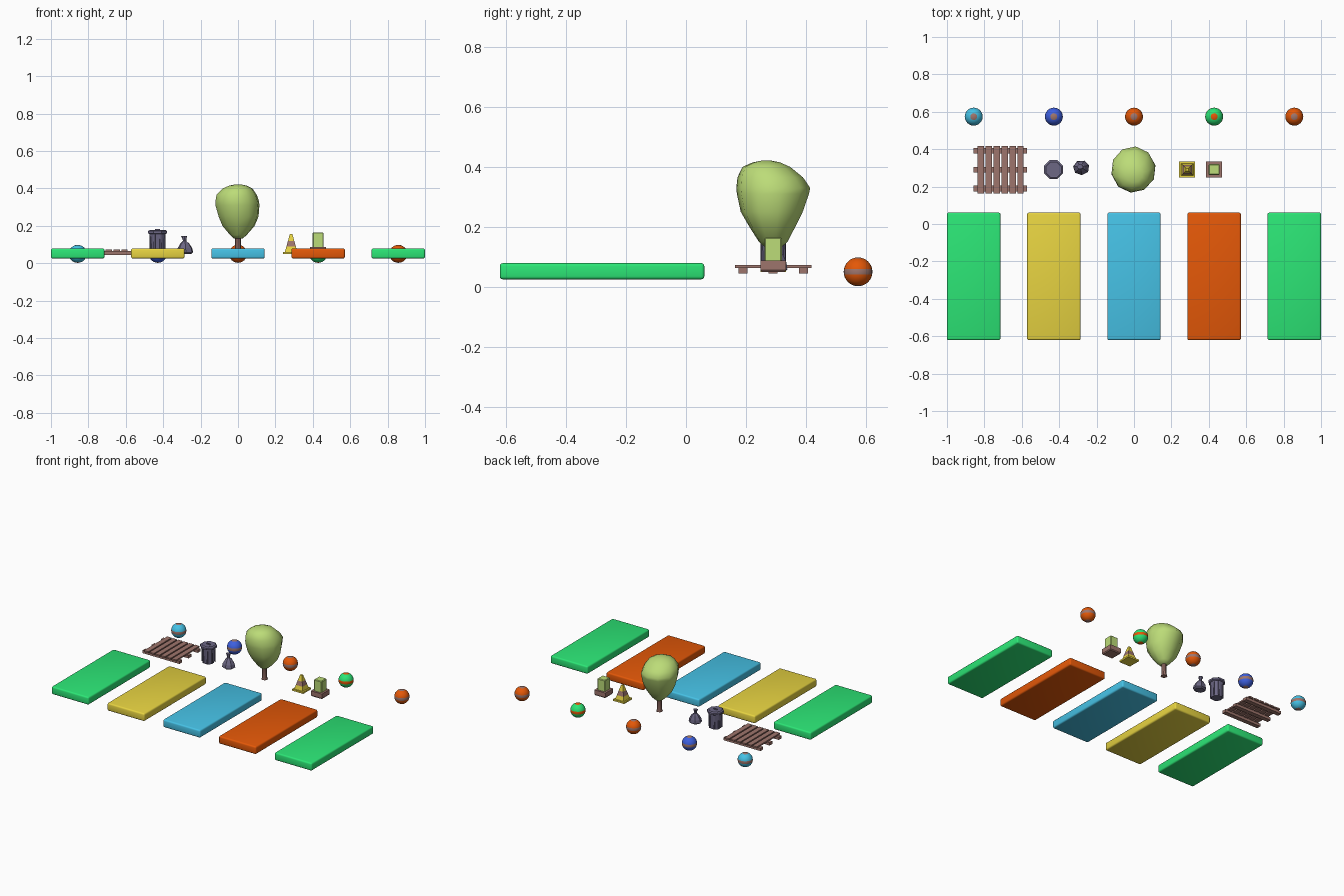
import bpy, bmesh, math
from mathutils import Matrix

if "Cube" in bpy.data.objects:
    bpy.data.objects.remove(bpy.data.objects["Cube"])


def lin(c):
    return c / 12.92 if c <= 0.04045 else ((c + 0.055) / 1.055) ** 2.4


def material(name, r, g, b):
    m = bpy.data.materials.new(name)
    m.diffuse_color = (lin(r / 255), lin(g / 255), lin(b / 255), 1)
    m.use_nodes = True
    m.node_tree.nodes["Principled BSDF"].inputs["Base Color"].default_value = m.diffuse_color
    return m


GREEN = material("green", 44, 230, 118)
YELLOW = material("yellow", 234, 214, 66)
CYAN = material("cyan", 70, 194, 230)
ORANGE = material("orange", 228, 88, 8)
BLUE = material("blue", 62, 96, 224)
LEAF = material("leaf_green", 188, 220, 120)
BROWN = material("wood_brown", 158, 117, 108)
GREY = material("purple_grey", 108, 103, 132)


def finish(name, bm, mats, smooth=None):
    bmesh.ops.recalc_face_normals(bm, faces=bm.faces)
    me = bpy.data.meshes.new(name)
    bm.to_mesh(me)
    bm.free()
    ob = bpy.data.objects.new(name, me)
    bpy.context.collection.objects.link(ob)
    for m in mats:
        me.materials.append(m)
    if smooth:
        bpy.ops.object.select_all(action='DESELECT')
        ob.select_set(True)
        bpy.context.view_layer.objects.active = ob
        bpy.ops.object.shade_smooth_by_angle(angle=math.radians(smooth))
    return ob


def add_box(bm, x0, x1, y0, y1, z0, z1, rot=0):
    m = (Matrix.Translation(((x0 + x1) / 2, (y0 + y1) / 2, (z0 + z1) / 2))
         @ Matrix.Rotation(rot, 4, 'Z')
         @ Matrix.Diagonal((x1 - x0, y1 - y0, z1 - z0, 1)))
    bmesh.ops.create_cube(bm, size=1, matrix=m)


def loft(bm, rings, sides, turn=0):
    """Skin rings given as (z, cx, cy, rx, ry), capped at both ends."""
    loops = []
    for z, cx, cy, rx, ry in rings:
        loops.append([bm.verts.new((cx + rx * math.cos(turn + 2 * math.pi * i / sides),
                                    cy + ry * math.sin(turn + 2 * math.pi * i / sides), z))
                      for i in range(sides)])
    for a, b in zip(loops, loops[1:]):
        for i in range(sides):
            j = (i + 1) % sides
            bm.faces.new((a[i], a[j], b[j], b[i]))
    bm.faces.new(loops[0][::-1])
    bm.faces.new(loops[-1])


def turned(bm, x, y, profile, sides, turn=0):
    loft(bm, [(z, x, y, r, r) for r, z in profile], sides, turn)


XS = [-0.857, -0.4285, 0.0, 0.4285, 0.857]
ROW = 0.291

# floor mats: solid rounded slabs
for i, (x, m) in enumerate(zip(XS, (GREEN, YELLOW, CYAN, ORANGE, GREEN))):
    bm = bmesh.new()
    add_box(bm, x - 0.143, x + 0.143, -0.621, 0.061, 0.025, 0.079)
    bmesh.ops.bevel(bm, geom=bm.edges[:], offset=0.01, segments=3, profile=0.5,
                    affect='EDGES')
    finish(f"mat_{i + 1}", bm, [m], 40)

# balls with an equator band and pole caps
R, BZ = 0.048, 0.05
for i, (x, m, band) in enumerate(zip(XS, (CYAN, BLUE, ORANGE, GREEN, ORANGE),
                                     (BROWN, BROWN, BROWN, ORANGE, BROWN))):
    bm = bmesh.new()
    bmesh.ops.create_uvsphere(bm, u_segments=24, v_segments=16, radius=R,
                              matrix=Matrix.Translation((x, 0.574, BZ)))
    for f in bm.faces:
        h = abs(f.calc_center_median().z - BZ) / R
        f.material_index = 1 if h < 0.19 or h > 0.94 else 0
    finish(f"ball_{i + 1}", bm, [m, band], 60)

# pallet: three runners under six planks
bm = bmesh.new()
for dy in (-0.101, 0, 0.101):
    add_box(bm, -0.857, -0.573, ROW + dy - 0.015, ROW + dy + 0.015, 0.045, 0.064)
for k in range(6):
    x = -0.82 + k * 0.0427
    add_box(bm, x - 0.017, x + 0.017, ROW - 0.128, ROW + 0.127, 0.063, 0.073)
finish("pallet", bm, [BROWN])

# ribbed bin with a lid
bx = -0.43
bm = bmesh.new()
turned(bm, bx, ROW, [(0.036, 0.052), (0.044, 0.16)], 8, math.pi / 8)
finish("bin_body", bm, [GREY])
bm = bmesh.new()
for k in range(8):
    a = math.pi / 8 + k * math.pi / 4
    px, py = bx + 0.041 * math.cos(a), ROW + 0.041 * math.sin(a)
    add_box(bm, px - 0.003, px + 0.003, py - 0.004, py + 0.004, 0.058, 0.16, a)
finish("bin_ribs", bm, [GREY])
bm = bmesh.new()
turned(bm, bx, ROW, [(0.047, 0.156), (0.054, 0.16), (0.054, 0.172), (0.045, 0.178),
                     (0.040, 0.176)], 8, math.pi / 8)
add_box(bm, bx - 0.014, bx + 0.014, ROW - 0.004, ROW + 0.004, 0.174, 0.183)
finish("bin_lid", bm, [GREY])

# tied rubbish bag
bm = bmesh.new()
loft(bm, [(0.05, -0.283, 0.301, 0.034, 0.03), (0.058, -0.282, 0.301, 0.044, 0.04),
          (0.08, -0.283, 0.302, 0.040, 0.036), (0.104, -0.284, 0.304, 0.025, 0.023),
          (0.118, -0.285, 0.304, 0.010, 0.010), (0.128, -0.286, 0.304, 0.010, 0.010),
          (0.145, -0.288, 0.306, 0.017, 0.013)], 7, 0.3)
finish("rubbish_bag", bm, [GREY])

# tree
bm = bmesh.new()
turned(bm, 0, ROW, [(0.021, 0.05), (0.017, 0.062), (0.015, 0.1), (0.016, 0.13),
                    (0.022, 0.16)], 8)
finish("tree_trunk", bm, [BROWN], 40)
bm = bmesh.new()
loft(bm, [(0.132, 0.001, ROW, 0.024, 0.028), (0.15, 0.002, ROW, 0.045, 0.048),
          (0.20, 0.003, 0.288, 0.088, 0.077), (0.25, 0.003, 0.286, 0.109, 0.104),
          (0.31, -0.003, 0.290, 0.120, 0.121), (0.33, -0.004, 0.291, 0.119, 0.124),
          (0.365, -0.007, 0.281, 0.110, 0.110), (0.40, -0.002, 0.268, 0.080, 0.080),
          (0.415, 0.0, 0.268, 0.047, 0.046), (0.421, 0.0, 0.268, 0.016, 0.016)], 10, 0.2)
finish("tree_crown", bm, [LEAF], 60)

# square traffic cone with a broad stripe
cx = 0.284
bm = bmesh.new()
add_box(bm, cx - 0.043, cx + 0.043, ROW - 0.043, ROW + 0.043, 0.05, 0.061)
finish("cone_base", bm, [YELLOW])
bm = bmesh.new()
zs = (0.061, 0.088, 0.118, 0.155)
turned(bm, cx, ROW, [((0.033 - 0.026 * (z - 0.061) / 0.094) * math.sqrt(2), z) for z in zs],
       4, math.pi / 4)
for f in bm.faces:
    f.material_index = 1 if 0.088 < f.calc_center_median().z < 0.118 else 0
finish("cone_body", bm, [YELLOW, BROWN])

# planter with a clipped hedge block
hx = 0.4285
bm = bmesh.new()
turned(bm, hx, ROW, [(0.054, 0.05), (0.060, 0.056), (0.060, 0.087)], 4, math.pi / 4)
finish("planter", bm, [BROWN])
bm = bmesh.new()
add_box(bm, hx - 0.029, hx + 0.029, ROW - 0.029, ROW + 0.029, 0.08, 0.165)
bmesh.ops.bevel(bm, geom=bm.edges[:], offset=0.004, segments=1, affect='EDGES')
finish("hedge_block", bm, [LEAF])
